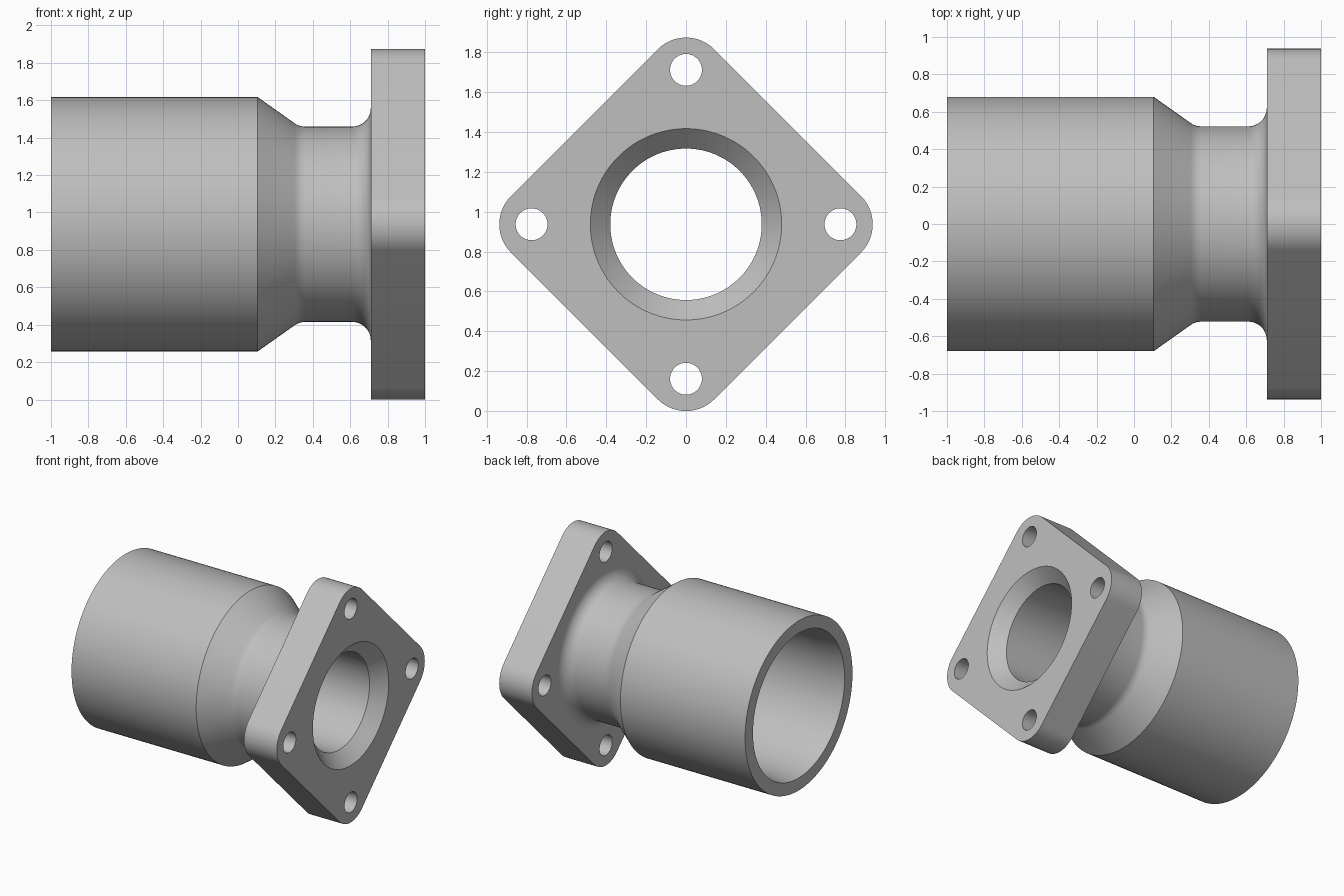
import bpy, bmesh
from math import cos, sin, pi, radians

cube = bpy.data.objects.get("Cube")
if cube:
    bpy.data.objects.remove(cube)

AXIS_Z = 0.937          # height of the pipe axis
BACK, FRONT = 0.71, 1.0  # flange faces along x
SEGMENTS = 128

metal = bpy.data.materials.new("plain_grey_metal")
metal.use_nodes = True
GREY = (0.52, 0.52, 0.52, 1)
metal.diffuse_color = GREY
metal.node_tree.nodes["Principled BSDF"].inputs["Base Color"].default_value = GREY


def arc(cx, cy, r, start, end, steps):
    """Points on an arc, angles in degrees."""
    angles = [radians(start + (end - start) * i / steps) for i in range(steps + 1)]
    return [(cx + r * cos(a), cy + r * sin(a)) for a in angles]


def finish(bm, name):
    bmesh.ops.recalc_face_normals(bm, faces=bm.faces)
    mesh = bpy.data.meshes.new(name)
    bm.to_mesh(mesh)
    bm.free()
    mesh.materials.append(metal)
    obj = bpy.data.objects.new(name, mesh)
    bpy.context.collection.objects.link(obj)
    obj.location.z = AXIS_Z
    bpy.ops.object.select_all(action='DESELECT')
    obj.select_set(True)
    bpy.context.view_layer.objects.active = obj
    bpy.ops.object.shade_smooth_by_angle(angle=radians(30))


def bridge(bm, first, second):
    n = len(first)
    for i in range(n):
        j = (i + 1) % n
        bm.faces.new((first[i], first[j], second[j], second[i]))


# Pipe body: (x, radius) profile from the flange chamfer, through the bore,
# around the socket rim and back along the outside to the flange fillet
profile = [(FRONT, 0.48), (0.9, 0.38), (0.32, 0.38), (0.08, 0.56),
           (-0.85, 0.562), (-1, 0.58), (-1, 0.68), (0.105, 0.68)]
profile += arc(0.36, 0.622, 0.1, -125, -90, 6)
profile += arc(0.61, 0.622, 0.1, -90, 0, 12)
bm = bmesh.new()
rings = [[bm.verts.new((x, r * cos(2 * pi * i / SEGMENTS), r * sin(2 * pi * i / SEGMENTS)))
          for i in range(SEGMENTS)] for x, r in profile]
for first, second in zip(rings, rings[1:]):
    bridge(bm, first, second)
finish(bm, "pipe_body")

# Flange: rounded diamond plate with four bolt holes
outline = []
for turn in range(4):
    a = turn * 90
    outline += arc(0.737 * cos(radians(a)), 0.737 * sin(radians(a)), 0.2, a - 45, a + 45, 14)
holes = [arc(0.775 * cos(k * pi / 2), 0.775 * sin(k * pi / 2), 0.08, 0, 360, 40)[:-1]
         for k in range(4)]
bm = bmesh.new()


def add_loop(points, x):
    verts = [bm.verts.new((x, y, z)) for y, z in points]
    edges = [bm.edges.new((verts[i - 1], verts[i])) for i in range(len(verts))]
    return verts, edges


sides = []
for x, opening in ((BACK, 0.622), (FRONT, 0.48)):
    centre = arc(0, 0, opening, 0, 360, SEGMENTS)[:-1]
    loops = [add_loop(points, x) for points in [outline] + holes + [centre]]
    bmesh.ops.triangle_fill(bm, use_beauty=True, normal=(1, 0, 0),
                            edges=[e for _, edges in loops for e in edges])
    sides.append([verts for verts, _ in loops[:-1]])
for back_loop, front_loop in zip(*sides):
    bridge(bm, back_loop, front_loop)
finish(bm, "mounting_flange")
